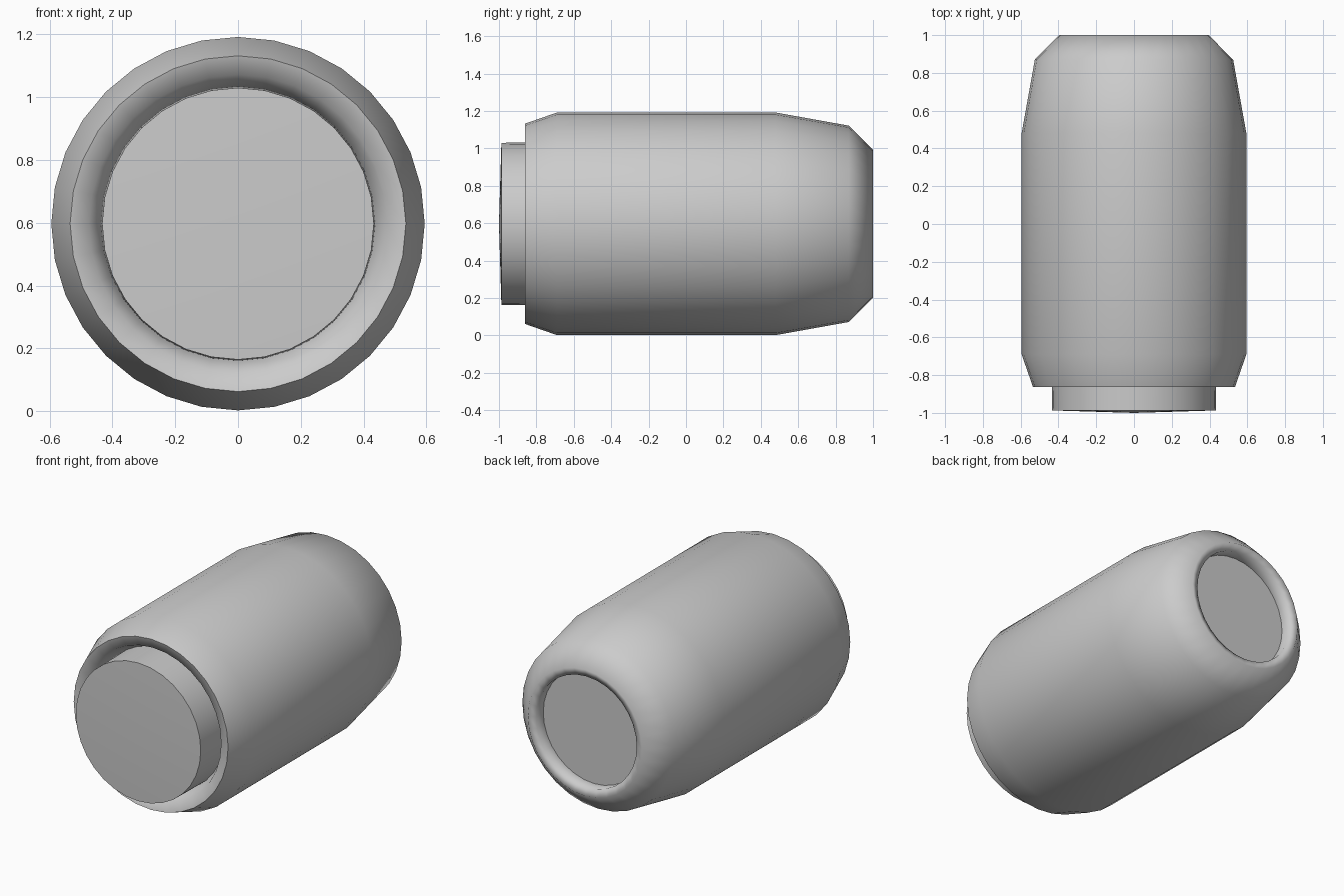
import bpy, bmesh, math

if "Cube" in bpy.data.objects:
    bpy.data.objects.remove(bpy.data.objects["Cube"])

AXIS_Z = 0.597
SIDES = 32


def lathe(name, profile, angle=50):
    """Spin a (radius, y) profile about the horizontal y axis; radius 0 makes a pole."""
    bm = bmesh.new()
    rings = []
    for r, y in profile:
        if r == 0:
            rings.append([bm.verts.new((0, y, AXIS_Z))])
        else:
            rings.append([bm.verts.new((r * math.sin(2 * math.pi * i / SIDES), y,
                                        AXIS_Z + r * math.cos(2 * math.pi * i / SIDES)))
                          for i in range(SIDES)])
    for a, b in zip(rings, rings[1:]):
        for i in range(SIDES):
            j = (i + 1) % SIDES
            quad = [a[i % len(a)], a[j % len(a)], b[j % len(b)], b[i % len(b)]]
            bm.faces.new(list(dict.fromkeys(quad)))
    bmesh.ops.recalc_face_normals(bm, faces=bm.faces)
    mesh = bpy.data.meshes.new(name)
    bm.to_mesh(mesh)
    bm.free()
    obj = bpy.data.objects.new(name, mesh)
    bpy.context.collection.objects.link(obj)
    bpy.ops.object.select_all(action='DESELECT')
    obj.select_set(True)
    bpy.context.view_layer.objects.active = obj
    bpy.ops.object.shade_smooth_by_angle(angle=math.radians(angle))
    return obj


# Outer shell with rolled lips at both ends
lathe("shell", [(0.43, -0.74), (0.442, -0.77), (0.475, -0.845), (0.535, -0.862),
                (0.595, -0.69), (0.595, 0.48), (0.525, 0.87), (0.395, 1.0),
                (0.348, 0.985), (0.352, 0.91)], 80)

# Front plug, slightly crowned
lathe("front_plug", [(0.437, -0.74), (0.433, -0.987), (0, -1.0)])

# Recessed back disc
lathe("back_disc", [(0.354, 0.91), (0, 0.91)])
